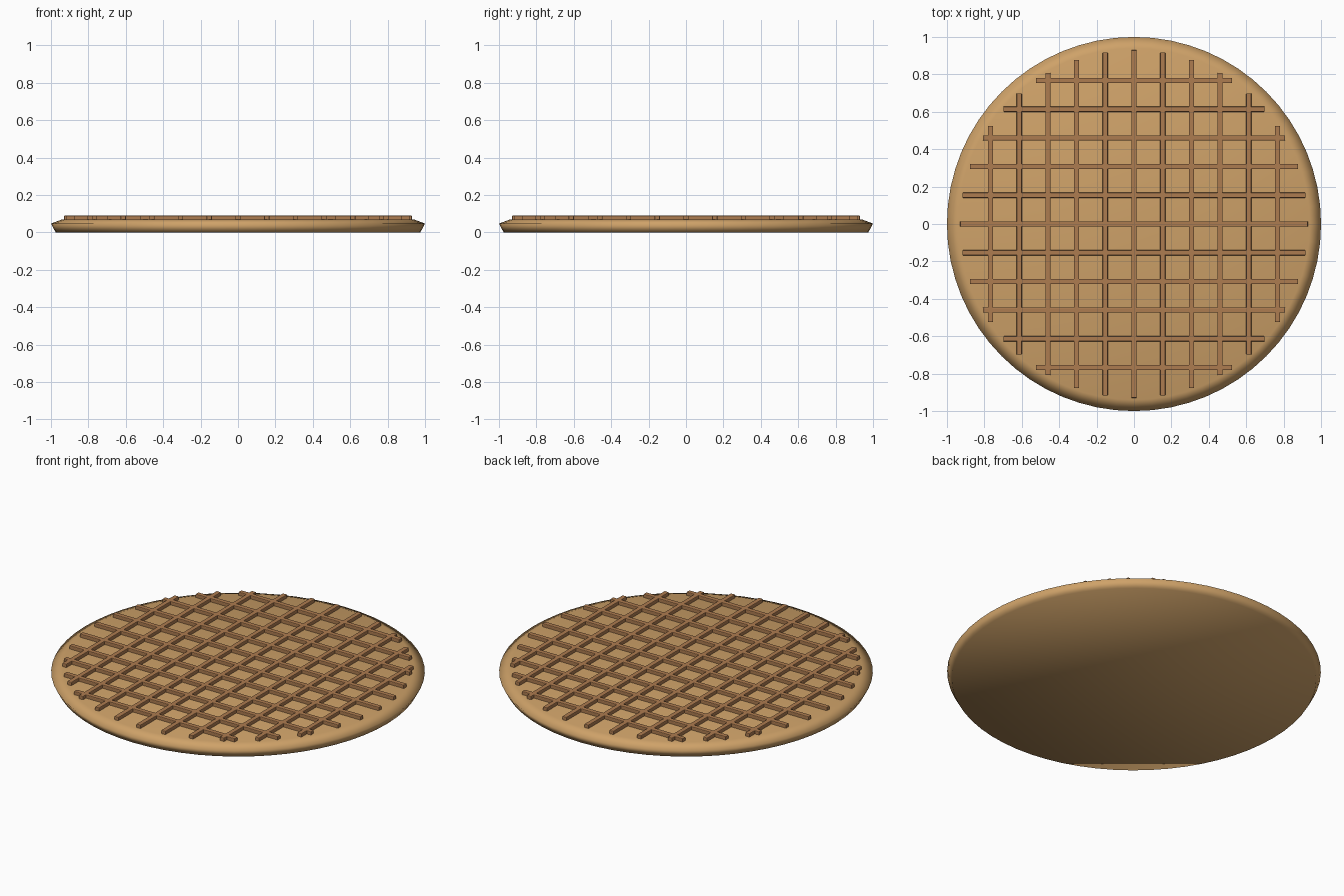
import bpy, bmesh, math

if "Cube" in bpy.data.objects:
    bpy.data.objects.remove(bpy.data.objects["Cube"])

def material(name, rgb):
    m = bpy.data.materials.new(name)
    m.diffuse_color = (*rgb, 1)
    m.use_nodes = True
    m.node_tree.nodes["Principled BSDF"].inputs["Base Color"].default_value = m.diffuse_color
    return m

def add_object(name, bm, mat, smooth):
    bmesh.ops.recalc_face_normals(bm, faces=bm.faces)
    me = bpy.data.meshes.new(name)
    bm.to_mesh(me)
    bm.free()
    for p in me.polygons:
        p.use_smooth = smooth
    me.materials.append(mat)
    ob = bpy.data.objects.new(name, me)
    bpy.context.collection.objects.link(ob)
    return ob

biscuit = material("biscuit", (0.62, 0.36, 0.14))
toasted = material("toasted", (0.42, 0.20, 0.08))

# Round wafer: stacked rings with a soft chamfered rim
SIDES = 64
bm = bmesh.new()
rings = []
for r, z in [(0.975, 0), (1.0, 0.047), (0.94, 0.07)]:
    rings.append([bm.verts.new((r * math.cos(2 * math.pi * i / SIDES),
                                r * math.sin(2 * math.pi * i / SIDES), z))
                  for i in range(SIDES)])
for low, high in zip(rings, rings[1:]):
    for i in range(SIDES):
        j = (i + 1) % SIDES
        bm.faces.new((low[i], low[j], high[j], high[i]))
bm.faces.new(rings[0])
bm.faces.new(rings[-1])
add_object("wafer_disc", bm, biscuit, True)

# Raised grid bars, each trimmed to a circle
SPACING, REACH, WIDTH = 0.1535, 0.93, 0.028
Z0, Z1 = 0.062, 0.09

def bar(name, offset, along_x):
    length = 2 * math.sqrt(REACH ** 2 - offset ** 2)
    size = (length, WIDTH) if along_x else (WIDTH, length)
    pos = (0, offset) if along_x else (offset, 0)
    bm = bmesh.new()
    bmesh.ops.create_cube(bm, size=1)
    for v in bm.verts:
        v.co = (v.co.x * size[0] + pos[0], v.co.y * size[1] + pos[1],
                Z1 if v.co.z > 0 else Z0)
    ob = add_object(name, bm, toasted, False)
    bev = ob.modifiers.new("soft_edges", 'BEVEL')
    bev.width = 0.004
    bev.segments = 2

for i in range(-5, 6):
    bar(f"bar_across_{i + 6}", i * SPACING, True)
    bar(f"bar_lengthwise_{i + 6}", i * SPACING, False)
